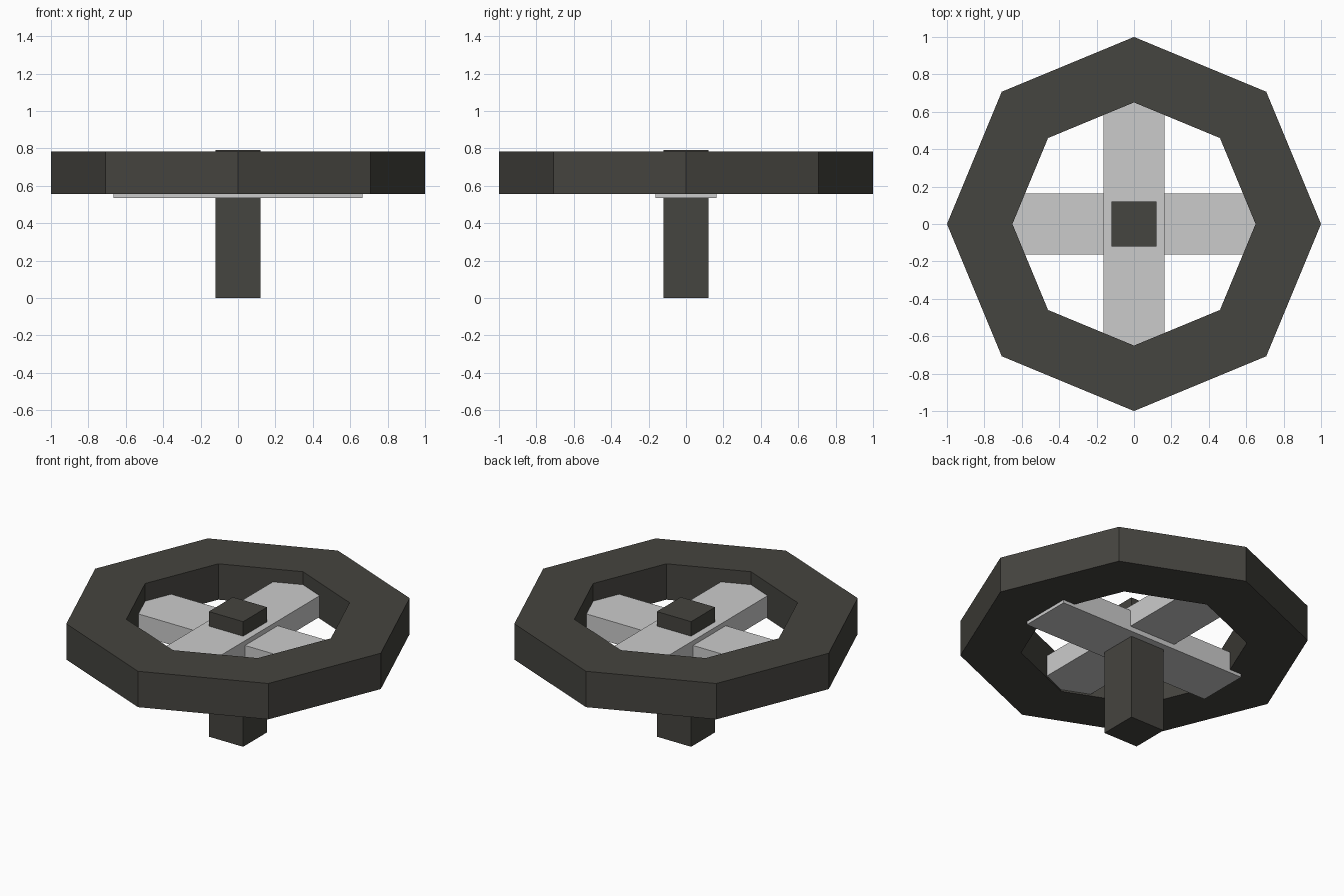
import bpy, bmesh
from math import cos, sin, pi

if "Cube" in bpy.data.objects:
    bpy.data.objects.remove(bpy.data.objects["Cube"])

dark = bpy.data.materials.new("dark_paint")
dark.diffuse_color = (0.06, 0.058, 0.05, 1)
dark.use_nodes = True
dark.node_tree.nodes["Principled BSDF"].inputs["Base Color"].default_value = dark.diffuse_color


def finish(name, bm, mat=None):
    bmesh.ops.recalc_face_normals(bm, faces=bm.faces)
    mesh = bpy.data.meshes.new(name)
    bm.to_mesh(mesh)
    bm.free()
    obj = bpy.data.objects.new(name, mesh)
    bpy.context.collection.objects.link(obj)
    if mat:
        mesh.materials.append(mat)
    return obj


def box(name, sx, sy, z0, z1, mat=None):
    bm = bmesh.new()
    bmesh.ops.create_cube(bm, size=1)
    for v in bm.verts:
        v.co.x *= sx
        v.co.y *= sy
        v.co.z = z1 if v.co.z > 0 else z0
    return finish(name, bm, mat)


def ring(name, r_out, r_in, z0, z1, sides, mat=None):
    # rectangular section swept around z
    bm = bmesh.new()
    section = [(r_out, z0), (r_out, z1), (r_in, z1), (r_in, z0)]
    loops = []
    for i in range(sides):
        a = 2 * pi * i / sides
        loops.append([bm.verts.new((r * cos(a), r * sin(a), z)) for r, z in section])
    for i in range(sides):
        a, b = loops[i], loops[(i + 1) % sides]
        for j in range(4):
            k = (j + 1) % 4
            bm.faces.new((a[j], b[j], b[k], a[k]))
    return finish(name, bm, mat)


# octagonal rim
ring("wheel_rim", 1.0, 0.65, 0.555, 0.782, 8, dark)

# crossed spokes, one slightly above the other
box("spoke_lower", 1.33, 0.328, 0.535, 0.67)
box("spoke_upper", 0.328, 1.33, 0.566, 0.70)

# central post
box("centre_post", 0.24, 0.24, 0.0, 0.792, dark)
